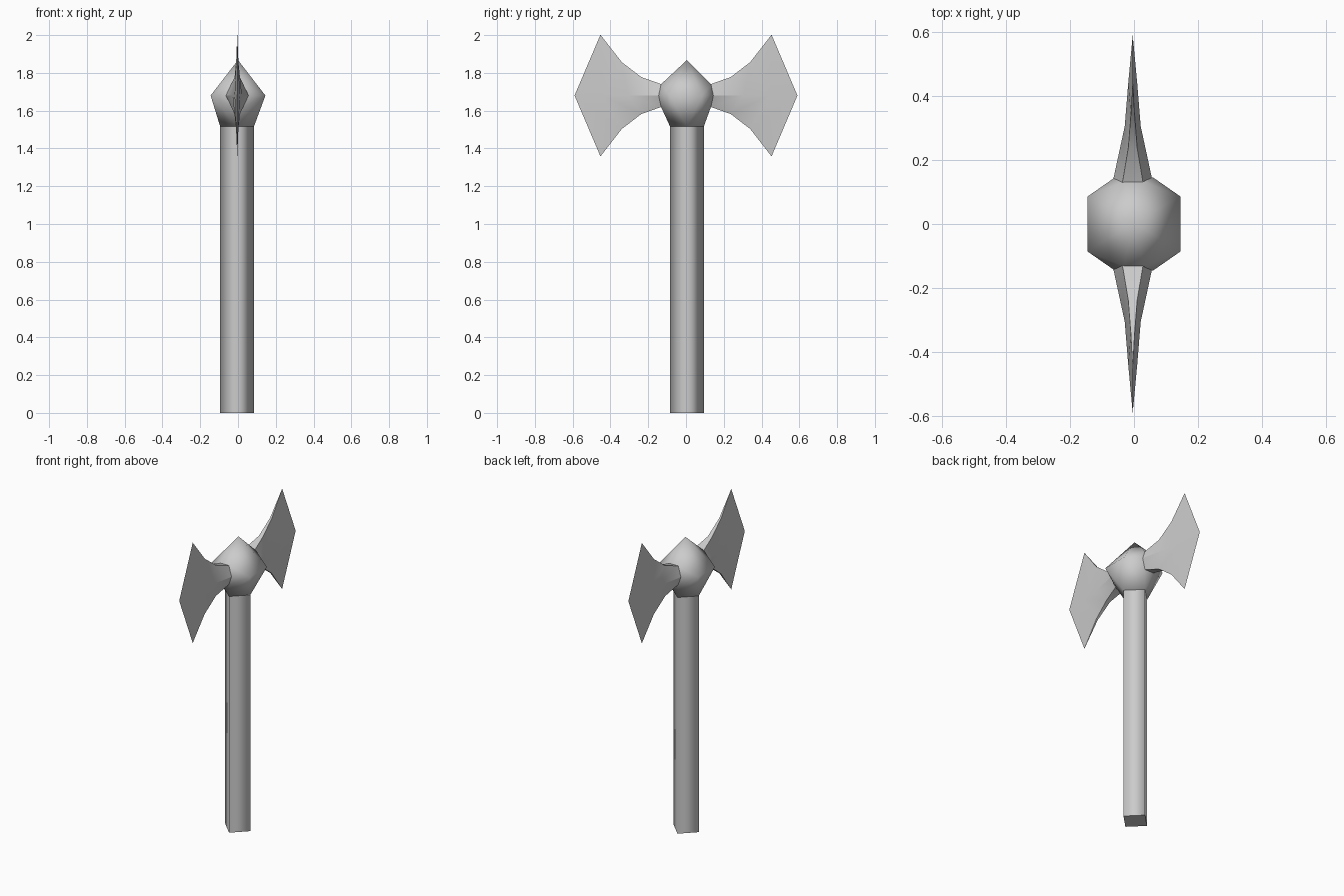
import bpy, bmesh, math

if "Cube" in bpy.data.objects:
    bpy.data.objects.remove(bpy.data.objects["Cube"])

CX, CY = -0.005, 0.005   # slight offset of the shaft
R = 0.089                # half diagonal of the square shaft
ZM = 1.68                # height of the head's widest ring


def finish(name, bm, angle=None):
    bmesh.ops.remove_doubles(bm, verts=bm.verts, dist=0.0005)
    bmesh.ops.recalc_face_normals(bm, faces=bm.faces)
    me = bpy.data.meshes.new(name)
    bm.to_mesh(me)
    bm.free()
    ob = bpy.data.objects.new(name, me)
    bpy.context.collection.objects.link(ob)
    bpy.ops.object.select_all(action='DESELECT')
    ob.select_set(True)
    bpy.context.view_layer.objects.active = ob
    if angle:
        bpy.ops.object.shade_smooth_by_angle(angle=math.radians(angle))
    return ob


def diamond(z):
    return [(CX + R, CY, z), (CX, CY + R, z), (CX - R, CY, z), (CX, CY - R, z)]


# shaft: four-sided, corner facing front, smooth sides and flat end
bm = bmesh.new()
low = [bm.verts.new(p) for p in diamond(0)]
top = [bm.verts.new(p) for p in diamond(1.515)]
bm.faces.new(low)
for i in range(4):
    j = (i + 1) % 4
    bm.faces.new((low[i], low[j], top[j], top[i]))
finish("shaft", bm, 89.0)
for p in bpy.data.objects["shaft"].data.polygons:
    p.use_smooth = abs(p.normal.z) < 0.5
for e in bpy.data.objects["shaft"].data.attributes["sharp_edge"].data if \
        "sharp_edge" in bpy.data.objects["shaft"].data.attributes else []:
    e.value = False

# head: faceted knob with a point on top and a socket for each blade
bm = bmesh.new()
pts = diamond(1.515) + [(0, CY, 1.868)]
for sx in (-1, 1):
    for sy in (-1, 1):
        pts += [(sx * 0.145, sy * 0.086, ZM),
                (sx * 0.06, sy * 0.145, ZM),
                (sx * 0.032, sy * 0.132, ZM + 0.06),
                (sx * 0.032, sy * 0.132, ZM - 0.06)]
for p in pts:
    bm.verts.new(p)
bmesh.ops.convex_hull(bm, input=bm.verts)
finish("head", bm, 65)

# blade sections: mid y, mid half width, edge y, edge half width, half height
SECTIONS = [(0.143, 0.060, 0.130, 0.032, 0.060),
            (0.305, 0.025, 0.237, 0.014, 0.098),
            (0.440, 0.014, 0.340, 0.006, 0.177),
            (0.590, 0.000, 0.453, 0.000, 0.322)]


def blade(name, s):
    bm = bmesh.new()
    rings = []
    for ym, xm, ye, xe, h in SECTIONS:
        ring = [(xm, ym, 0), (xe, ye, h), (-xe, ye, h),
                (-xm, ym, 0), (-xe, ye, -h), (xe, ye, -h)]
        rings.append([bm.verts.new((x - 0.004, s * y, ZM + z)) for x, y, z in ring])
    bm.faces.new(rings[0])
    for a, b in zip(rings, rings[1:]):
        for i in range(6):
            j = (i + 1) % 6
            bm.faces.new((a[i], a[j], b[j], b[i]))
    finish(name, bm, 30)


blade("front_blade", -1)
blade("back_blade", 1)
